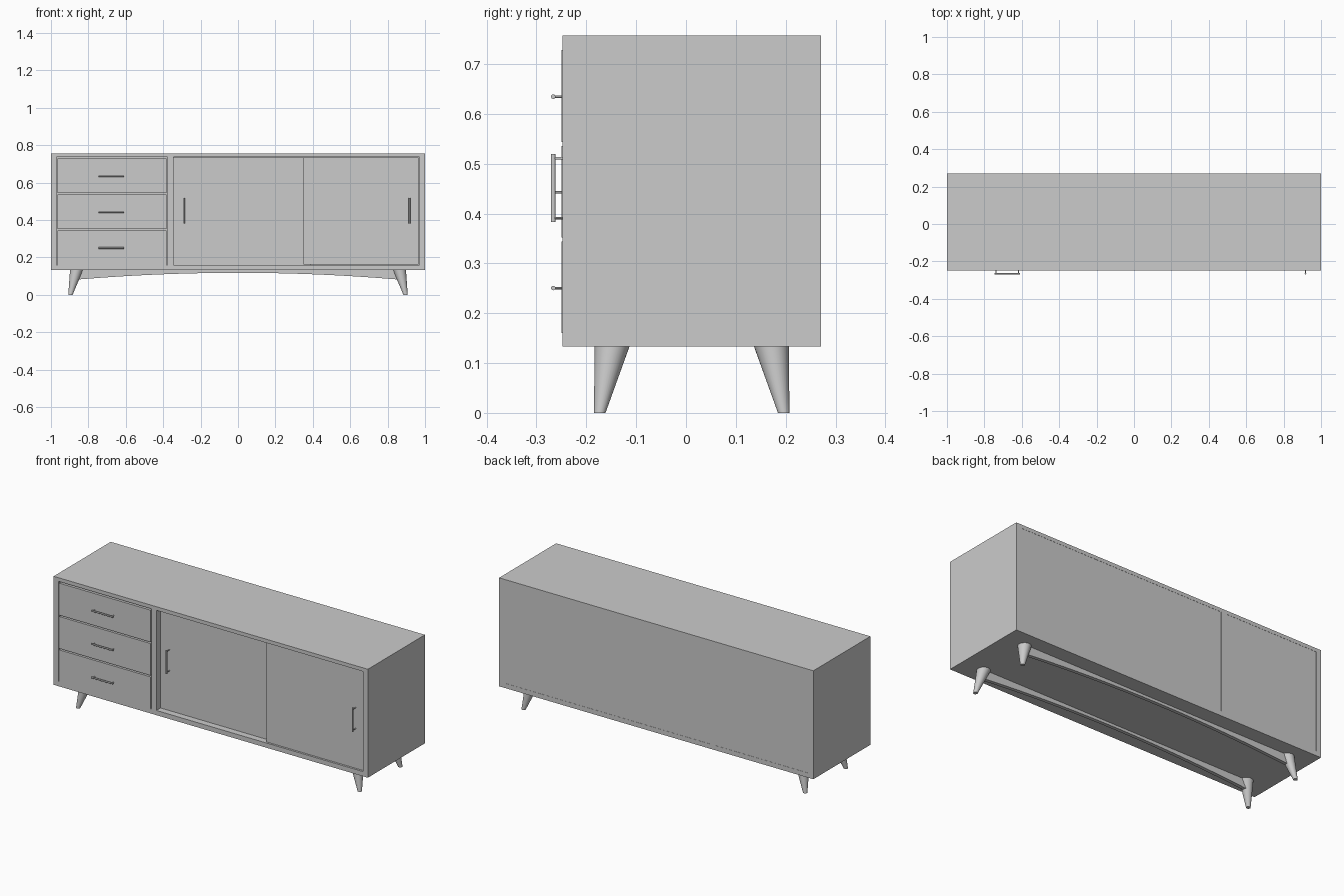
import bpy, bmesh
from mathutils import Vector

if "Cube" in bpy.data.objects:
    bpy.data.objects.remove(bpy.data.objects["Cube"])

FRONT, BACK = -0.248, 0.271
MID_Y = (FRONT + BACK) / 2


def finish(name, bm, smooth=False):
    bmesh.ops.recalc_face_normals(bm, faces=bm.faces)
    me = bpy.data.meshes.new(name)
    bm.to_mesh(me)
    bm.free()
    ob = bpy.data.objects.new(name, me)
    bpy.context.collection.objects.link(ob)
    if smooth:
        bpy.context.view_layer.objects.active = ob
        ob.select_set(True)
        bpy.ops.object.shade_smooth_by_angle()
        ob.select_set(False)
    return ob


def box(name, x0, x1, y0, y1, z0, z1):
    bm = bmesh.new()
    bmesh.ops.create_cube(bm, size=1)
    for v in bm.verts:
        v.co = Vector(((x0 + x1) / 2 + v.co.x * (x1 - x0),
                       (y0 + y1) / 2 + v.co.y * (y1 - y0),
                       (z0 + z1) / 2 + v.co.z * (z1 - z0)))
    return finish(name, bm)


def add_rod(bm, a, b, r, seg=16):
    a, b = Vector(a), Vector(b)
    d = b - a
    m = d.to_track_quat('Z', 'Y').to_matrix().to_4x4()
    m.translation = (a + b) / 2
    bmesh.ops.create_cone(bm, cap_ends=True, segments=seg, radius1=r, radius2=r,
                          depth=d.length, matrix=m)


def handle(name, x, y_face, z, y_bar, axis):
    # bar with two standoff posts
    bm = bmesh.new()
    c, ax = Vector((x, y_bar, z)), Vector(axis)
    add_rod(bm, c - ax * 0.068, c + ax * 0.068, 0.0045)
    for s in (-1, 1):
        p = c + ax * 0.06 * s
        add_rod(bm, p, (p.x, y_face + 0.002, p.z), 0.0025, 12)
    finish(name, bm, True)


# case
box("top_panel", -1, 1, FRONT, BACK, 0.736, 0.757)
box("bottom_panel", -1, 1, FRONT, BACK, 0.133, 0.16)
box("left_side", -1, -0.97, FRONT, BACK, 0.16, 0.736)
box("right_side", 0.97, 1, FRONT, BACK, 0.16, 0.736)
box("divider", -0.376, -0.346, FRONT, BACK, 0.16, 0.736)
box("back_panel_left", -0.97, -0.376, BACK - 0.016, BACK - 0.001, 0.16, 0.736)
box("back_panel_right", -0.346, 0.97, BACK - 0.016, BACK - 0.001, 0.16, 0.736)

# drawers with horizontal handles
for i in range(3):
    z = 0.2525 + i * 0.192
    box(f"drawer_{i + 1}", -0.964, -0.382, FRONT - 0.0015, 0.2, z - 0.0925, z + 0.0925 - 0.001)
    handle(f"drawer_handle_{i + 1}", -0.677, FRONT, z - 0.002, -0.2665, (1, 0, 0))

# sliding doors on two tracks, with vertical handles
box("inner_door", -0.345, 0.39, -0.212, -0.195, 0.161, 0.735)
box("outer_door", 0.35, 0.965, -0.24, -0.22, 0.162, 0.734)
handle("inner_door_handle", -0.288, -0.212, 0.451, -0.2385, (0, 0, 1))
handle("outer_door_handle", 0.917, -0.24, 0.451, -0.2665, (0, 0, 1))

# splayed tapered legs
for sx, xn in ((-1, "left"), (1, "right")):
    for sy, yn in ((-1, "front"), (1, "back")):
        bm = bmesh.new()
        bmesh.ops.create_cone(bm, cap_ends=True, segments=32, radius1=0.0115,
                              radius2=0.035, depth=0.133)
        for v in bm.verts:
            t = v.co.z / 0.133 + 0.5
            v.co += Vector((sx * (0.896 - 0.033 * t),
                            MID_Y + sy * (0.1845 - 0.0245 * t), 0.0665))
        finish(f"{yn}_{xn}_leg", bm, True)

# arched aprons between the legs
N = 32
for sy, yn in ((-1, "front"), (1, "back")):
    bm = bmesh.new()
    y = MID_Y + sy * 0.163
    rows = []
    for i in range(N + 1):
        x = -0.87 + 1.74 * i / N
        low = 0.118 - 0.037 * (x / 0.87) ** 2
        rows.append([bm.verts.new(p) for p in (
            (x, y - 0.01, low), (x, y + 0.01, low), (x, y + 0.01, 0.134), (x, y - 0.01, 0.134))])
    for a, b in zip(rows, rows[1:]):
        for k in range(4):
            bm.faces.new((a[k], a[(k + 1) % 4], b[(k + 1) % 4], b[k]))
    bm.faces.new(rows[0])
    bm.faces.new(rows[-1])
    finish(f"{yn}_apron", bm, True)
